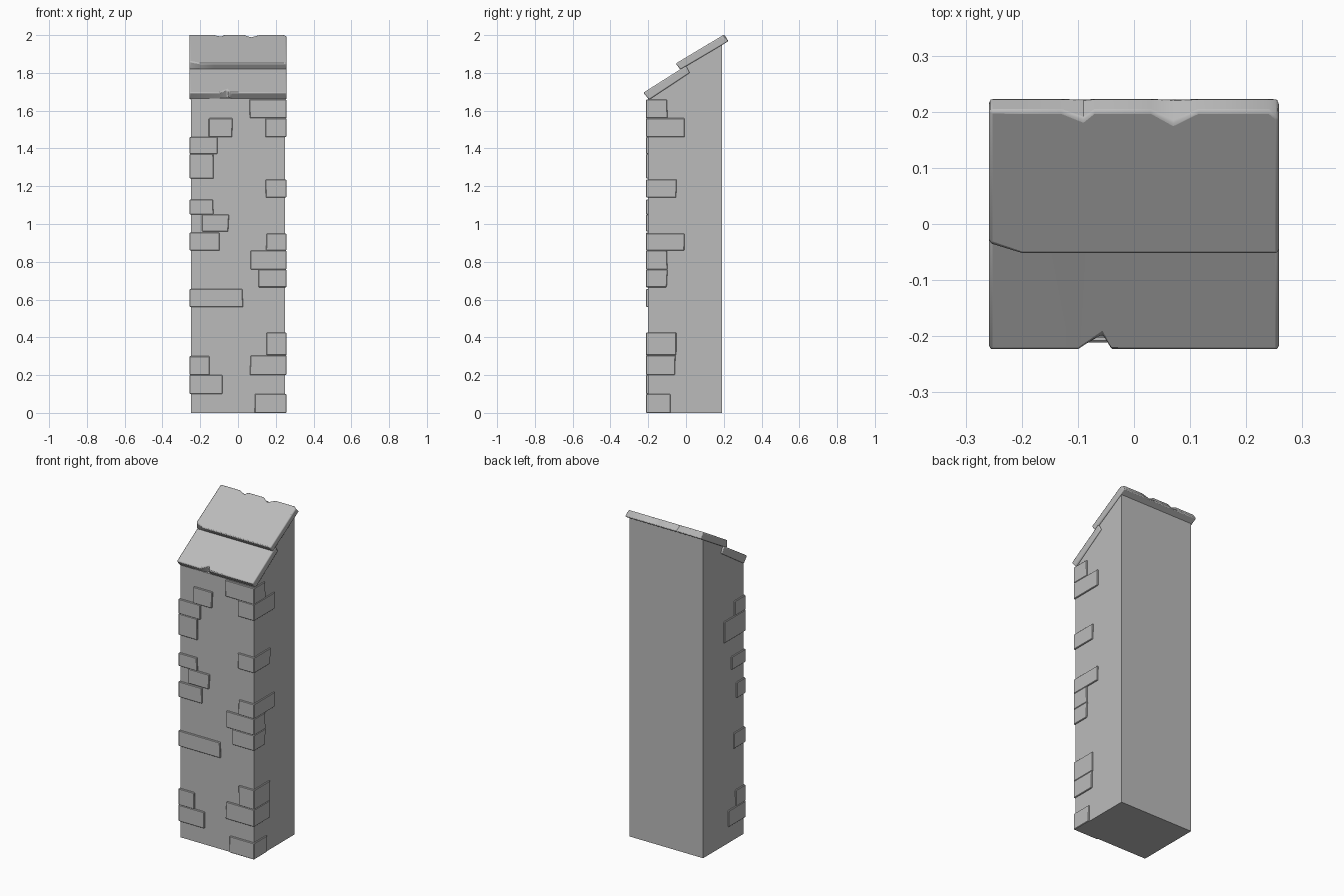
import bpy, bmesh, math, random

random.seed(4)
cube = bpy.data.objects.get("Cube")
if cube:
    bpy.data.objects.remove(cube, do_unlink=True)

stone = bpy.data.materials.new("grey_stone")
stone.use_nodes = True
GREY = (0.5, 0.5, 0.5, 1)
stone.diffuse_color = GREY
stone.node_tree.nodes["Principled BSDF"].inputs["Base Color"].default_value = GREY


def loft(name, rings, bevel=0.0, segments=1):
    """Skin a row of matching cross-sections and cap both ends."""
    bm = bmesh.new()
    rows = [[bm.verts.new(p) for p in ring] for ring in rings]
    n = len(rows[0])
    for a, b in zip(rows, rows[1:]):
        for i in range(n):
            j = (i + 1) % n
            bm.faces.new((a[i], a[j], b[j], b[i]))
    bm.faces.new(rows[0])
    bm.faces.new(rows[-1])
    bmesh.ops.recalc_face_normals(bm, faces=bm.faces)
    mesh = bpy.data.meshes.new(name)
    bm.to_mesh(mesh)
    bm.free()
    mesh.materials.append(stone)
    obj = bpy.data.objects.new(name, mesh)
    bpy.context.collection.objects.link(obj)
    if bevel:
        mod = obj.modifiers.new("worn_edges", "BEVEL")
        mod.width = bevel
        mod.segments = segments
        mod.limit_method = "ANGLE"
        mod.angle_limit = math.radians(50)
    return obj


# Pillar body with a stepped, sloping top
HALF, FRONT, BACK = 0.249, -0.202, 0.19
side = [(FRONT, 0), (BACK, 0), (BACK, 1.955), (0, 1.842), (0, 1.80), (FRONT, 1.665)]
loft("pillar_body", [[(x, y, z) for y, z in side] for x in (-HALF, HALF)])


# Sloping cap slabs: chips pull the upper front or back edge inwards
def slab(name, profile, stations):
    rings = []
    for x, front_chip, back_chip in stations:
        (fy, fz), low_front, low_back, (by, bz) = profile
        section = [(fy + front_chip, fz + 0.6 * front_chip), low_front,
                   low_back, (by - back_chip, bz - 0.6 * back_chip)]
        rings.append([(x, y, z) for y, z in section])
    obj = loft(name, rings, 0.006, 2)
    bpy.ops.object.select_all(action="DESELECT")
    obj.select_set(True)
    bpy.context.view_layer.objects.active = obj
    bpy.ops.object.shade_smooth_by_angle(angle=math.radians(35))


EDGE = 0.258
slab("upper_cap_slab",
     [(-0.054, 1.85), (-0.03, 1.817), (0.225, 1.968), (0.202, 2.003)],
     [(-EDGE, 0.02, 0), (-0.2, 0, 0), (-0.13, 0, 0), (-0.09, 0, 0.016),
      (-0.07, 0, 0), (0.03, 0, 0), (0.07, 0, 0.022), (0.115, 0, 0),
      (0.24, 0, 0), (EDGE, 0, 0.015)])
slab("lower_cap_slab",
     [(-0.226, 1.695), (-0.195, 1.658), (0.02, 1.80), (0, 1.838)],
     [(-EDGE, 0, 0), (-0.1, 0, 0), (-0.056, 0.03, 0), (-0.04, 0, 0), (EDGE, 0, 0)])


# Corner stones: each wraps from the front onto one side
def corner_stone(name, sign, bottom, top, inner, depth, outer=0.256):
    jitter = lambda: random.uniform(-0.003, 0.003)
    face = FRONT - 0.009
    rings = []
    for z in (bottom, top):
        a, b = inner + jitter(), depth + jitter()
        rings.append([(sign * a, face, z), (sign * outer, face, z),
                      (sign * outer, b, z), (sign * a, b, z)])
    loft(name, rings, 0.003)


# bottom, top, inner edge across the front, depth along the side
positive_side = [
    (0, 0.1, 0.09, -0.08), (0.2, 0.305, 0.065, -0.058),
    (0.305, 0.425, 0.15, -0.05), (0.665, 0.76, 0.11, -0.1),
    (0.76, 0.86, 0.065, -0.1), (0.86, 0.95, 0.15, -0.01),
    (1.14, 1.235, 0.145, -0.05), (1.46, 1.56, 0.145, -0.005),
    (1.56, 1.66, 0.06, -0.1)]
negative_side = [
    (0.1, 0.2, 0.08, -0.05), (0.2, 0.3, 0.15, -0.12),
    (0.56, 0.655, -0.025, -0.1), (0.86, 0.955, 0.1, -0.13),
    (1.05, 1.13, 0.13, -0.08), (1.24, 1.37, 0.13, -0.005),
    (1.37, 1.46, 0.11, -0.11)]
for label, sign, rows in (("left", 1, positive_side), ("right", -1, negative_side)):
    for i, row in enumerate(rows):
        corner_stone(f"{label}_corner_stone_{i + 1}", sign, *row)

# Stones set only into the front face
corner_stone("front_stone_low", -1, 0.96, 1.05, 0.05, -0.15, outer=0.19)
corner_stone("front_stone_high", -1, 1.46, 1.56, 0.03, -0.15, outer=0.155)
